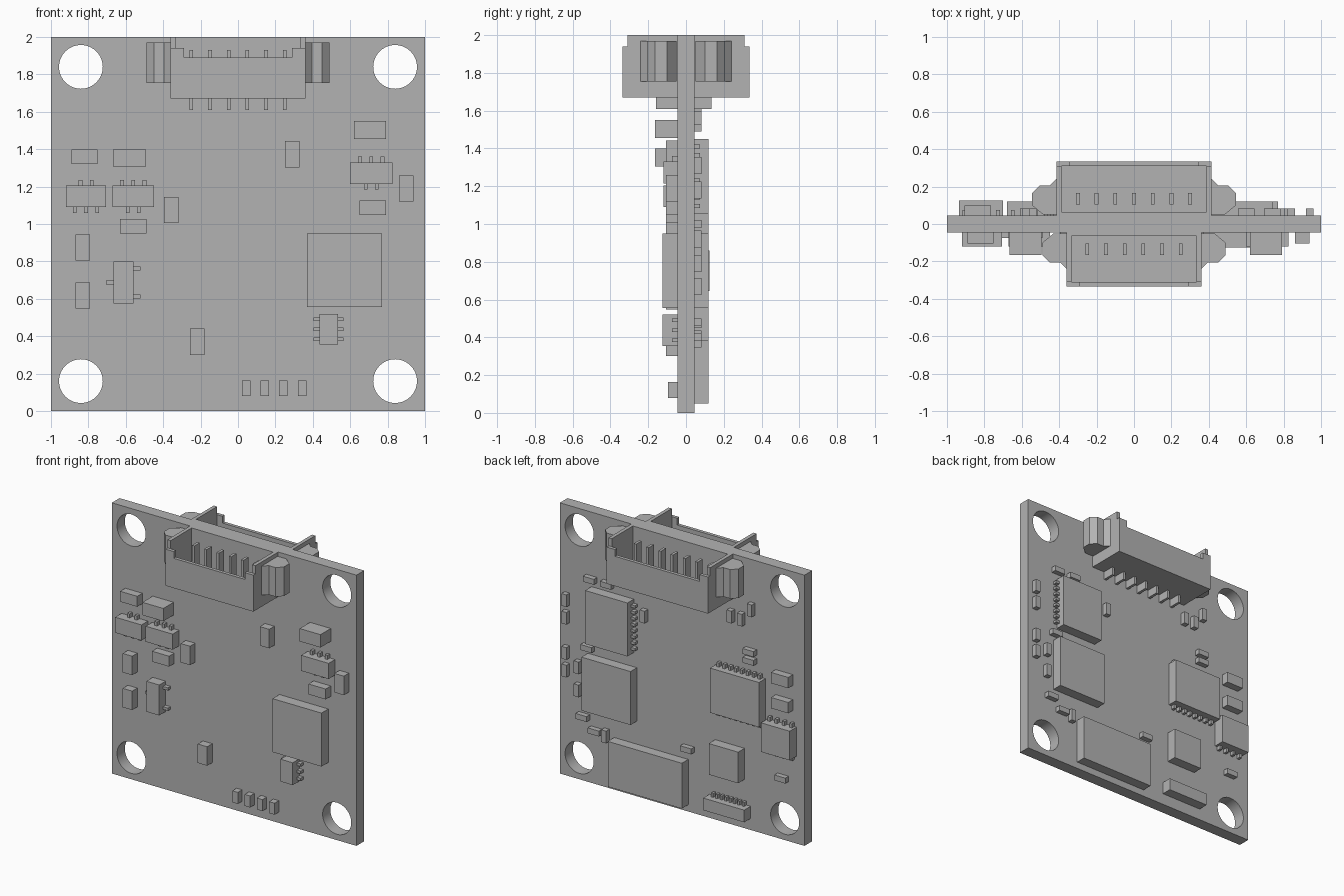
import bpy, bmesh
from math import radians
from mathutils import Matrix, Vector

cube = bpy.data.objects.get("Cube")
if cube:
    bpy.data.objects.remove(cube, do_unlink=True)

grey = bpy.data.materials.new("plain_grey")
grey.use_nodes = True
COLOUR = (0.45, 0.45, 0.45, 1)
grey.diffuse_color = COLOUR
grey.node_tree.nodes["Principled BSDF"].inputs["Base Color"].default_value = COLOUR

FACE = 0.045          # half the board thickness
FRONT, BACK = -1, 1   # side of the board


def finish(name, bm):
    bmesh.ops.recalc_face_normals(bm, faces=bm.faces)
    mesh = bpy.data.meshes.new(name)
    bm.to_mesh(mesh)
    bm.free()
    mesh.materials.append(grey)
    obj = bpy.data.objects.new(name, mesh)
    bpy.context.collection.objects.link(obj)
    return obj


def add_box(bm, x0, x1, y0, y1, z0, z1):
    size = Matrix.Diagonal((abs(x1 - x0), abs(y1 - y0), z1 - z0, 1))
    centre = Vector((x0 + x1, y0 + y1, z0 + z1)) / 2
    bmesh.ops.create_cube(bm, size=1, matrix=Matrix.Translation(centre) @ size)


def add_prism(bm, outline, z0, z1):
    face = bm.faces.new([bm.verts.new((x, y, z0)) for x, y in outline])
    top = bmesh.ops.extrude_face_region(bm, geom=[face])["geom"]
    verts = [v for v in top if isinstance(v, bmesh.types.BMVert)]
    bmesh.ops.translate(bm, verts=verts, vec=(0, 0, z1 - z0))


def spread(mid, pitch, count):
    return [mid + (i - (count - 1) / 2) * pitch for i in range(count)]


def chip(name, side, x0, x1, z0, z1, height=0.12, pitch=0.06, width=0.02,
         reach=0.03, **leads):
    """Flat package; leads gives a count for top, bottom, left (+x), right (-x)."""
    bm = bmesh.new()
    add_box(bm, x0, x1, side * FACE, side * height, z0, z1)
    h, ya, yb = width / 2, side * FACE, side * 0.075
    for edge, count in leads.items():
        if edge in ("top", "bottom"):
            a, b = (z1, z1 + reach) if edge == "top" else (z0 - reach, z0)
            for x in spread((x0 + x1) / 2, pitch, count):
                add_box(bm, x - h, x + h, ya, yb, a, b)
        else:
            a, b = (x1, x1 + reach) if edge == "left" else (x0 - reach, x0)
            for z in spread((z0 + z1) / 2, pitch, count):
                add_box(bm, a, b, ya, yb, z - h, z + h)
    return finish(name, bm)


def smalls(name, side, height, w, h, places):
    """Equal small parts given by their centres."""
    for i, (x, z) in enumerate(places, 1):
        chip(f"{name}_{i}", side, x - w / 2, x + w / 2, z - h / 2, z + h / 2, height)


def connector(name, side, half, pins):
    """Open-topped socket with pins, soldered legs and side clamps."""
    y = lambda d: side * d
    t = 0.027
    low, high = 1.67, 2.0
    bm = bmesh.new()
    add_box(bm, -half, half, y(FACE), y(0.335), low, 1.75)
    add_box(bm, -half, half, y(FACE), y(0.065), 1.75, high)
    add_box(bm, -half, half, y(0.31), y(0.335), 1.75, 1.89)
    for s in (-1, 1):
        add_box(bm, s * half, s * (half - t), y(0.065), y(0.31), 1.75, high)
        add_box(bm, s * half, s * (half - 0.07), y(0.31), y(0.335), 1.89, 1.94)
    finish(name + "_housing", bm)

    bm = bmesh.new()
    for x in spread(0, 0.1, pins):
        add_box(bm, x - 0.01, x + 0.01, y(0.105), y(0.165), 1.75, 1.93)
        depth = 0.16 if side == FRONT else 0.135
        add_box(bm, x - 0.01, x + 0.01, y(FACE), y(depth), 1.61, low)
    finish(name + "_pins", bm)

    outline = [(0, 0.05), (0.07, 0.05), (0.13, 0.1), (0.13, 0.165),
               (0.09, 0.205), (0.035, 0.205), (0, 0.24)]
    for s, label in ((1, "left"), (-1, "right")):
        bm = bmesh.new()
        add_prism(bm, [(s * (half + a), y(b)) for a, b in outline], 1.755, 1.97)
        finish(f"{name}_{label}_clamp", bm)


# Board with four screw holes
bm = bmesh.new()
add_box(bm, -1, 1, -FACE, FACE, 0, 2)
board = finish("board", bm)
bm = bmesh.new()
for x in (-0.84, 0.84):
    for z in (0.16, 1.84):
        place = Matrix.Translation((x, 0, z)) @ Matrix.Rotation(radians(90), 4, "X")
        bmesh.ops.create_cone(bm, cap_ends=True, segments=40, radius1=0.117,
                              radius2=0.117, depth=0.4, matrix=place)
cutter = finish("hole_cutter", bm)
cutter.hide_render = True
cut = board.modifiers.new("holes", "BOOLEAN")
cut.object = cutter
cut.solver = "EXACT"
bpy.context.view_layer.objects.active = board
bpy.ops.object.modifier_apply(modifier="holes")
bpy.data.objects.remove(cutter, do_unlink=True)
bpy.ops.object.select_all(action="DESELECT")
board.select_set(True)
bpy.ops.object.shade_smooth_by_angle(angle=radians(30))

# Connectors
connector("front_connector", FRONT, 0.36, 6)
connector("back_connector", BACK, 0.415, 7)

# Front chips
chip("front_main_chip", FRONT, 0.37, 0.77, 0.555, 0.95, 0.125)
chip("front_small_chip", FRONT, 0.435, 0.535, 0.355, 0.52, 0.125, 0.053, left=3, right=3)
chip("front_regulator_1", FRONT, -0.92, -0.705, 1.09, 1.205, top=2, bottom=3)
chip("front_regulator_2", FRONT, -0.67, -0.45, 1.09, 1.205, top=3, bottom=2)
chip("front_regulator_3", FRONT, 0.6, 0.825, 1.215, 1.33, top=3, bottom=2)
chip("front_transistor", FRONT, -0.665, -0.56, 0.575, 0.8, pitch=0.15, reach=0.04,
     left=2, right=1)
chip("front_tall_capacitor_1", FRONT, -0.665, -0.495, 1.305, 1.4, 0.165)
chip("front_tall_capacitor_2", FRONT, 0.62, 0.79, 1.455, 1.55, 0.165)

# Front small parts
smalls("front_upright_part", FRONT, 0.105, 0.077, 0.14,
       [(0.9, 1.19), (0.29, 1.373), (-0.357, 1.075), (-0.83, 0.875),
        (-0.83, 0.617), (-0.217, 0.37)])
smalls("front_flat_part", FRONT, 0.105, 0.14, 0.077,
       [(-0.82, 1.36), (0.72, 1.087), (-0.56, 0.987)])
smalls("front_row_part", FRONT, 0.095, 0.045, 0.085,
       [(x, 0.122) for x in spread(0.193, 0.1, 4)])

# Back chips
chip("back_large_chip", BACK, -0.05, 0.555, 0.05, 0.385)
chip("back_square_chip", BACK, 0.37, 0.77, 0.555, 0.95)
chip("back_upper_chip", BACK, 0.395, 0.74, 1.055, 1.45, pitch=0.045, left=8, right=8)
chip("back_middle_chip", BACK, -0.68, -0.28, 0.82, 1.15, pitch=0.048, top=8, bottom=8)
chip("back_lower_chip", BACK, -0.51, -0.27, 0.36, 0.59)
chip("back_edge_chip", BACK, -0.935, -0.7, 0.645, 0.86, 0.125, top=4, bottom=4)
chip("back_low_socket", BACK, -0.56, -0.225, 0.085, 0.175, pitch=0.036, width=0.016, top=8)

# Back small parts
smalls("back_medium_part", BACK, 0.1, 0.14, 0.08, [(-0.835, 1.2), (-0.835, 1.015)])
smalls("back_upright_part", BACK, 0.083, 0.04, 0.09,
       [(-0.41, 1.55), (-0.495, 1.55), (-0.575, 1.64), (0.3, 1.36), (0.94, 1.31),
        (0.94, 1.18), (0.94, 0.92), (0.94, 0.79), (0.84, 0.84), (0.84, 0.67),
        (0.615, 0.39)])
smalls("back_flat_part", BACK, 0.083, 0.09, 0.04,
       [(-0.565, 1.325), (-0.565, 1.26), (0.74, 1.51), (0.6, 1.51), (0.76, 1.0),
        (0.8, 0.48), (0.7, 0.4), (-0.055, 0.47), (-0.825, 0.46)])
